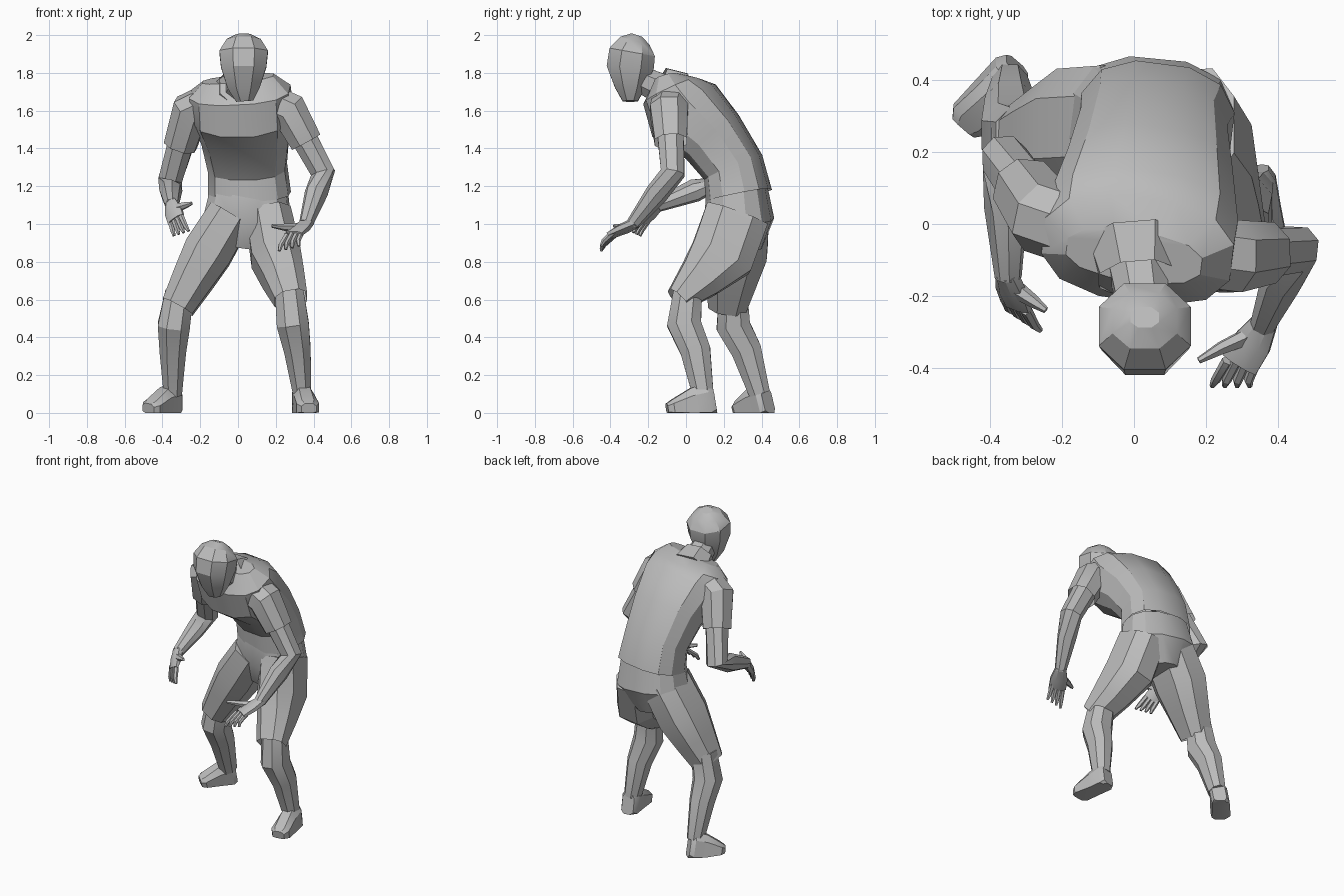
import bpy, bmesh, math
from mathutils import Vector

default_cube = bpy.data.objects.get("Cube")
if default_cube:
    bpy.data.objects.remove(default_cube)

grey = bpy.data.materials.new("plain grey")
grey.use_nodes = True
grey_value = (.5, .5, .5, 1)
grey.diffuse_color = grey_value
grey.node_tree.nodes["Principled BSDF"].inputs["Base Color"].default_value = grey_value

SIDEWAYS = Vector((1, 0, 0))


def rounded(value, square):
    """Push a sine or cosine outward for a squarer section."""
    return math.copysign(abs(value) ** square, value)


def section(centre, direction, across, width, depth, sides, square):
    """One ring of points, perpendicular to the direction of travel."""
    side_axis = (across - direction * across.dot(direction)).normalized()
    depth_axis = direction.cross(side_axis)
    scale = 1 / math.cos(math.pi / sides) ** square
    ring = []
    for step in range(sides):
        angle = math.tau * (step + .5) / sides
        point = (centre
                 + side_axis * width * scale * rounded(math.sin(angle), square)
                 + depth_axis * depth * scale * rounded(math.cos(angle), square))
        point.z = max(point.z, 0)
        ring.append(point)
    return ring


def sweep(name, path, widths, depths=None, across=SIDEWAYS, sides=8, square=.9,
          open_start=False, open_end=False):
    """Sweep an oval along a path, with a half width and half depth at each point."""
    path = [Vector(point) for point in path]
    depths = depths or widths
    last = len(path) - 1
    bm = bmesh.new()
    loops = []
    for index, centre in enumerate(path):
        direction = (path[min(index + 1, last)] - path[max(index - 1, 0)]).normalized()
        ring = section(centre, direction, across, widths[index], depths[index], sides, square)
        loops.append([bm.verts.new(point) for point in ring])
    for lower, upper in zip(loops, loops[1:]):
        for here in range(sides):
            after = (here + 1) % sides
            bm.faces.new((lower[here], lower[after], upper[after], upper[here]))
    if not open_start:
        bm.faces.new(reversed(loops[0]))
    if not open_end:
        bm.faces.new(loops[-1])
    bmesh.ops.recalc_face_normals(bm, faces=bm.faces)
    mesh = bpy.data.meshes.new(name)
    bm.to_mesh(mesh)
    bm.free()
    mesh.materials.append(grey)
    part = bpy.data.objects.new(name, mesh)
    bpy.context.collection.objects.link(part)
    bpy.ops.object.select_all(action='DESELECT')
    part.select_set(True)
    bpy.context.view_layer.objects.active = part
    bpy.ops.object.shade_smooth_by_angle(angle=math.radians(28))


def make_arm(side, shoulder, elbow, wrist, knuckles, fingertips, thumb_tip, spread):
    """Sleeve, bare arm and curled hand."""
    shoulder, elbow, wrist, knuckles, fingertips, thumb_tip, spread = map(
        Vector, (shoulder, elbow, wrist, knuckles, fingertips, thumb_tip, spread))
    across = Vector((1, 0, math.copysign(.6, shoulder.x)))
    collarbone = shoulder.lerp(Vector((0, -.06, 1.7)), .5)
    sleeve_hem = shoulder.lerp(elbow, .5)
    sweep(side + "_sleeve", [collarbone, shoulder, sleeve_hem], [.1, .1, .085],
          across=across, open_end=True)
    sweep(side + "_arm",
          [shoulder.lerp(elbow, .3), elbow, elbow.lerp(wrist, .4), wrist],
          [.07, .063, .056, .034], across=across)

    reach = knuckles - wrist
    palm_width = spread.length + .012
    sweep(side + "_palm", [wrist - reach * .2, wrist + reach * .5, knuckles + reach * .1],
          [.032, palm_width, palm_width], [.028, .026, .017], across=spread)
    for finger in range(4):
        offset = spread * (finger - 1.5) / 1.5
        base = knuckles + offset
        tip = fingertips + offset * 1.3
        bend = base.lerp(tip, .5) + reach * .2
        sweep(f"{side}_finger_{finger + 1}", [base, bend, tip], [.014, .012, .007],
              across=spread, sides=6)
    thumb_base = wrist + reach * .3 - spread * .5
    thumb_bend = thumb_base.lerp(thumb_tip, .5) - spread * .2
    sweep(side + "_thumb", [thumb_base, thumb_bend, thumb_tip], [.022, .016, .008],
          across=reach, sides=6)


def make_leg(side, hip, thigh, hem, hem_depth, shin_path, heel, toe):
    """Shorts leg, lower leg and shoe."""
    hip, thigh, hem, heel, toe = map(Vector, (hip, thigh, hem, heel, toe))
    thigh_depth = .17
    sweep(side + "_shorts_leg", [hip, thigh, thigh.lerp(hem, .5), hem],
          [.12, .13, .11, .088],
          [thigh_depth, thigh_depth, (thigh_depth + hem_depth) / 2, hem_depth],
          square=.8, open_end=True)
    sweep(side + "_lower_leg", shin_path, [.075, .085, .07, .048], [.075, .09, .08, .056])
    ankle_end = heel.lerp(toe, .45)
    toe_cap = heel.lerp(toe, .88)
    sweep(side + "_shoe", [heel, heel.lerp(toe, .12), ankle_end, toe_cap, toe],
          [.04, .055, .056, .06, .04], [.08, .1, .09, .045, .03],
          across=Vector((1, 0, 0)), square=.7)


# Head tipped forward, neck and open collar
sweep("head",
      [(.035, -.295, 1.65), (.03, -.295, 1.72), (.03, -.295, 1.83),
       (.03, -.285, 1.91), (.03, -.27, 1.97), (.03, -.26, 2)],
      [.045, .085, .12, .128, .09, .04], [.04, .08, .125, .122, .08, .03])
neck_base, skull_base = (0, -.05, 1.68), (.03, -.25, 1.77)
sweep("neck", [neck_base, skull_base], [.085, .07])
sweep("collar", [neck_base, (.01, -.15, 1.73)], [.13, .105], open_end=True)

# Shirt following the bent spine
sweep("shirt_body",
      [(.06, .28, 1.15), (.05, .25, 1.3), (.04, .14, 1.46),
       (.02, -.01, 1.6), (.01, -.07, 1.7), (0, -.09, 1.77)],
      [.215, .205, .23, .265, .265, .19], [.17, .16, .175, .21, .16, .07],
      across=Vector((1, -.12, 0)), sides=12, square=.8, open_start=True)

# Seat of the shorts
sweep("shorts_seat", [(.06, .27, 1.19), (.05, .28, 1.02), (.03, .28, .87)],
      [.2, .23, .1], [.155, .18, .12], across=Vector((1, -.1, 0)), sides=12, square=.8)

# Legs: the left one steps forward, the right one trails
make_leg("left", hip=(.16, .27, 1.05), thigh=(.2, .19, .83), hem=(.28, -.04, .6),
         hem_depth=.07,
         shin_path=[(.27, .01, .65), (.29, -.01, .47), (.315, .05, .33), (.34, .09, .1)],
         heel=(.335, .15, .06), toe=(.375, -.1, .02))
make_leg("right", hip=(-.04, .27, 1.05), thigh=(-.16, .26, .85), hem=(-.32, .22, .56),
         hem_depth=.1,
         shin_path=[(-.31, .25, .64), (-.34, .25, .46), (-.345, .32, .33), (-.345, .39, .1)],
         heel=(-.325, .435, .06), toe=(-.475, .27, .02))

# Arms: the left one reaches forward, the right elbow is drawn back
make_arm("left", shoulder=(.27, -.09, 1.6), elbow=(.45, -.07, 1.27), wrist=(.36, -.28, 1),
         knuckles=(.3, -.38, .95), fingertips=(.27, -.45, .87),
         thumb_tip=(.18, -.38, .99), spread=(.04, 0, .01))
make_arm("right", shoulder=(-.25, .02, 1.6), elbow=(-.36, .18, 1.23), wrist=(-.35, -.15, 1.1),
         knuckles=(-.33, -.22, 1.03), fingertips=(-.3, -.27, .95),
         thumb_tip=(-.245, -.24, 1.11), spread=(-.03, .02, -.01))
